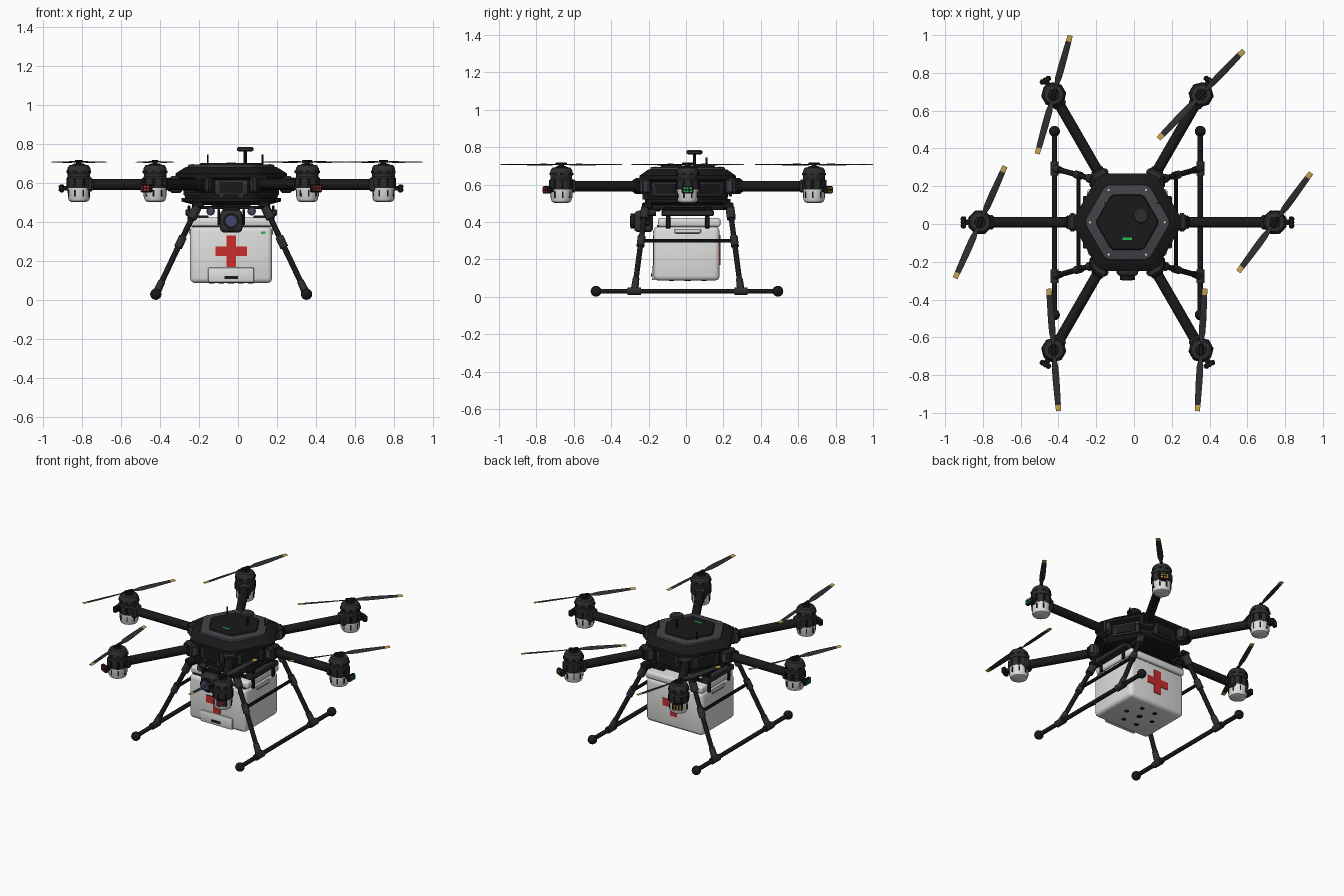
import bpy, bmesh, math
from mathutils import Vector, Matrix

if "Cube" in bpy.data.objects:
    bpy.data.objects.remove(bpy.data.objects["Cube"])

C = Vector((-0.035, 0.009, 0))          # airframe centre


def mat(name, r, g, b):
    m = bpy.data.materials.new(name)
    m.diffuse_color = (r, g, b, 1)
    m.use_nodes = True
    m.node_tree.nodes["Principled BSDF"].inputs["Base Color"].default_value = m.diffuse_color
    return m


BLACK = mat("black", .010, .010, .011)
CHAR = mat("charcoal", .028, .028, .032)
GREY = mat("slate_grey", .055, .055, .065)
WHITE = mat("white", .74, .74, .73)
RED = mat("red", .60, .025, .025)
GREEN = mat("green", .02, .50, .10)
GOLD = mat("gold", .55, .36, .08)
AMBER = mat("amber", .80, .45, .03)
LENS = mat("lens_blue", .06, .06, .16)


def finish(name, bm, mats, M=None):
    bmesh.ops.recalc_face_normals(bm, faces=bm.faces)
    me = bpy.data.meshes.new(name)
    if M:
        bm.transform(M)
    bm.transform(Matrix.Translation(C))
    bm.to_mesh(me)
    bm.free()
    for m in mats if isinstance(mats, list) else [mats]:
        me.materials.append(m)
    ob = bpy.data.objects.new(name, me)
    bpy.context.collection.objects.link(ob)
    return ob


def rot(deg):
    return Matrix.Rotation(math.radians(deg), 4, 'Z')


def box(name, c, s, m, bev=0, M=None, seg=2):
    bm = bmesh.new()
    bmesh.ops.create_cube(bm, size=1)
    bmesh.ops.scale(bm, vec=s, verts=bm.verts)
    if bev:
        bmesh.ops.bevel(bm, geom=bm.edges[:], offset=bev, segments=seg, profile=.5, affect='EDGES')
    bmesh.ops.translate(bm, vec=c, verts=bm.verts)
    return finish(name, bm, m, M)


def loft(name, rings, m, M=None, rule=None):
    bm = bmesh.new()
    vs = [[bm.verts.new(p) for p in r] for r in rings]
    n = len(rings[0])
    for k, (a, b) in enumerate(zip(vs, vs[1:])):
        for i in range(n):
            f = bm.faces.new((a[i], a[(i + 1) % n], b[(i + 1) % n], b[i]))
            if rule:
                f.material_index = rule(k)
    bm.faces.new(vs[0])
    f = bm.faces.new(vs[-1])
    if rule:
        f.material_index = rule(len(vs) - 2)
    return finish(name, bm, m, M)


def lathe(name, prof, m, M=None, n=20, rule=None):
    rings = [[(r * math.cos(2 * math.pi * i / n), r * math.sin(2 * math.pi * i / n), z)
              for i in range(n)] for r, z in prof]
    return loft(name, rings, m, M, rule)


def tube(name, a, b, r, m, n=14, r2=None):
    a, b = Vector(a), Vector(b)
    M = Matrix.Translation(a) @ (b - a).to_track_quat('Z', 'Y').to_matrix().to_4x4()
    return lathe(name, [(r, 0), (r2 or r, (b - a).length)], m, M, n)


def ball(name, c, r, m):
    bm = bmesh.new()
    bmesh.ops.create_uvsphere(bm, u_segments=16, v_segments=10, radius=r)
    return finish(name, bm, m, Matrix.Translation(c))


def hexring(R, z, cut=.075):
    # hexagon with its corners cut off
    pts = []
    for i in range(6):
        for s in (-1, 1):
            v = Vector((R, 0)).lerp(Vector((R / 2, s * R * .866)), cut)
            pts.append(rot(60 * i) @ Vector((v.x, v.y, z)))
    return pts


# Hexagonal fuselage
loft("lower_plate", [hexring(.20, .488), hexring(.265, .505), hexring(.265, .522)], BLACK)
loft("body_core", [hexring(.245, .522), hexring(.26, .58), hexring(.26, .63)], BLACK)
loft("upper_shell", [hexring(.275, .615), hexring(.297, .628), hexring(.297, .648),
                     hexring(.245, .680), hexring(.235, .682)], BLACK)
loft("top_rim", [hexring(.232, .680), hexring(.228, .692), hexring(.222, .694)], GREY)
loft("top_cover", [hexring(.170, .693), hexring(.164, .701)], BLACK)
box("status_light", (0, -.087, .702), (.05, .013, .004), GREEN)
for i in range(6):
    p = rot(60 * i + 30) @ Vector((.172, 0, .695))
    box("side_panel", (.229, 0, .577), (.014, .17, .08), CHAR, .004, rot(60 * i + 30))
    box("panel_recess", (.237, 0, .577), (.006, .12, .055), BLACK, 0, rot(60 * i + 30))
    for s in (-1, 1):
        box("panel_screw", (.238, s * .072, .60), (.005, .012, .012), GREY, 0, rot(60 * i + 30))
    lathe("rim_screw", [(.006, .693), (.006, .698)], WHITE, rot(60 * i) @ Matrix.Translation((.198, 0, 0)), 8)
for x in (-.05, .05):
    tube("front_sensor", (x, -.20, .535), (x, -.242, .535), .014, CHAR, 12)

# Antennas and satellite receiver
for x in (-.12, .16):
    tube("antenna", (x, .1, .66), (x, .1, .745), .005, BLACK, 8)
tube("receiver_post", (.072, .036, .69), (.072, .036, .765), .008, BLACK, 10)
lathe("receiver_disc", [(.03, .76), (.043, .767), (.043, .778), (.036, .784)], CHAR,
      Matrix.Translation((.072, .036, 0)))

# Arms, motors, propellers and lamps
HEADING = [53.7, 46, 74.4, 66, 94.5, 86.5]
LAMP = [GREEN, AMBER, AMBER, GREEN, RED, RED]
for i in range(6):
    A = rot(60 * i)
    P = A @ Matrix.Translation((.78, 0, 0))
    tube("arm", A @ Vector((.2, 0, .592)), A @ Vector((.74, 0, .592)), .028, BLACK, 16)
    box("arm_clamp", (.282, 0, .592), (.065, .085, .085), CHAR, .01, A, 1)
    box("clamp_collar", (.318, 0, .592), (.02, .07, .07), BLACK, .008, A, 1)
    for s in (-1, 1):
        box("clamp_bolt", (.29, s * .044, .592), (.022, .008, .05), GREY, 0, A)
    lathe("motor_cup", [(.038, .503), (.05, .508), (.056, .52), (.058, .575)], WHITE, P)
    lathe("motor_housing", [(.060, .573), (.063, .58), (.063, .625), (.058, .632), (.058, .645),
                            (.061, .65), (.059, .675), (.050, .69), (.03, .694)], CHAR, P)
    lathe("motor_cap", [(.03, .692), (.028, .698), (.014, .699), (.014, .713), (.009, .716)], BLACK, P)
    box("arm_mount", (-.045, 0, .592), (.06, .075, .07), CHAR, .01, P, 1)
    for k in range(8):
        Q = P @ rot(45 * k + 22.5)
        box("housing_vent", (.0605, 0, .657), (.006, .022, .012), BLACK, 0, Q)
        box("cup_slot", (.0565, 0, .547), (.005, .008, .035), BLACK, 0, Q)
        box("housing_rib", (.061, 0, .603), (.01, .014, .045), BLACK, .002, Q, 1)
    # lamp on the outer side of the motor
    box("lamp_stem", (.066, 0, .572), (.03, .03, .022), BLACK, 0, P)
    box("lamp_body", (.088, 0, .572), (.026, .064, .04), BLACK, .006, P, 1)
    for y in (-.018, 0, .018):
        for z in (.563, .581):
            box("lamp_bulb", (.1015, y, z), (.004, .010, .010), LAMP[i], 0, P)
    # twisted two-blade propeller with painted tips
    for half in (0, 180):
        rings = []
        for r, w, tw in ((.004, .014, 20), (.04, .018, 20), (.09, .036, 16), (.16, .037, 12),
                         (.24, .033, 8), (.292, .030, 6), (.325, .027, 5)):
            t = math.radians(tw)
            rings.append([(r, u * w * math.cos(t) - v * math.sin(t), .707 + u * w * math.sin(t) + v)
                          for u, v in ((-.5, 0), (0, -.002), (.5, 0), (0, .003))])
        M = Matrix.Translation(P.translation) @ rot(HEADING[i] + half)
        loft("propeller_blade", rings, [CHAR, GOLD], M, lambda k: int(k >= 5))
    box("propeller_grip", (0, 0, .712), (.06, .02, .012), BLACK, .003,
        Matrix.Translation(P.translation) @ rot(HEADING[i]), 1)

# Landing gear
for sx in (-1, 1):
    X = sx * .386
    tube("skid", (X, -.49, .03), (X, .48, .03), .0135, BLACK)
    foot = Vector((X, 0, .03))
    for sy in (-1, 1):
        ball("skid_ball", (X, sy * .486 - .004, .03), .029, BLACK)
        lo, hi = Vector((X, sy * .285, .03)), Vector((sx * .175, sy * .226, .475))
        tube("leg", lo, hi, .0145, BLACK)
        tube("skid_tee", (X, sy * .285 - .036, .03), (X, sy * .285 + .036, .03), .021, CHAR)
        tube("leg_socket", lo, lo.lerp(hi, .15), .021, CHAR, 14, .018)
        tube("leg_sleeve", lo.lerp(hi, .54), lo.lerp(hi, .66), .021, CHAR)
        tube("leg_hinge", lo.lerp(hi, .87), hi, .024, CHAR)
        box("leg_bracket", (sx * .17, sy * .215, .488), (.06, .06, .035), BLACK, .008, None, 1)
    tube("leg_crossbar", (sx * .258, -.245, .30), (sx * .258, .245, .30), .0105, BLACK, 10)

# Cargo mount under the body
box("mount_plate", (0, 0, .474), (.40, .26, .014), BLACK, .003, None, 1)
box("mount_neck", (0, 0, .485), (.2, .2, .03), BLACK)
for sx in (-1, 1):
    tube("mount_rail", (sx * .165, -.23, .478), (sx * .165, .23, .478), .013, CHAR, 10)
    box("rail_block", (sx * .205, 0, .448), (.06, .28, .034), CHAR, .006, None, 1)
    for y in (-.105, .105):
        box("lid_hook", (sx * .216, y, .425), (.014, .024, .12), BLACK, .004, None, 1)
        box("hook_strap", (sx * .165, y, .428), (.10, .024, .012), BLACK)

# Medical box
box("cargo_box", (0, -.006, .232), (.42, .352, .29), WHITE, .025, None, 3)
box("lid_seam", (0, -.004, .376), (.39, .32, .014), CHAR)
box("cargo_lid", (0, .008, .398), (.425, .335, .048), WHITE, .014, None, 3)
box("latch_pocket", (0, -.182, .128), (.235, .02, .078), WHITE, .008)
box("latch_slot", (0, -.193, .116), (.068, .004, .016), BLACK)
box("box_tag", (.165, -.183, .345), (.022, .004, .012), GREEN)
for y in (-.183, .171):
    box("cross_upright", (0, y, .25), (.05, .007, .16), RED)
    box("cross_bar", (0, y, .25), (.16, .007, .05), RED)
for sx in (-1, 1):
    box("side_grip", (sx * .211, 0, .352), (.008, .14, .024), WHITE, .003, None, 1)
    box("side_grip_shadow", (sx * .2115, 0, .338), (.005, .12, .005), GREY)
for k in range(6):
    a = math.radians(60 * k)
    tube("base_vent", (.1 * math.cos(a), .1 * math.sin(a), .084),
         (.1 * math.cos(a), .1 * math.sin(a), .09), .014, BLACK, 10)
tube("base_centre_vent", (0, 0, .084), (0, 0, .09), .018, BLACK, 12)

# Gimbal camera
box("gimbal_arm", (0, -.19, .468), (.09, .09, .025), BLACK, .006, None, 1)
box("camera_body", (0, -.235, .403), (.115, .10, .115), CHAR, .022, None, 3)
for sx in (-1, 1):
    box("camera_yoke", (sx * .064, -.225, .425), (.014, .05, .085), BLACK, .005, None, 1)
    tube("mount_sensor", (sx * .105, -.17, .455), (sx * .105, -.215, .455), .022, CHAR, 14)
    tube("sensor_glass", (sx * .105, -.214, .455), (sx * .105, -.218, .455), .013, LENS, 14)
tube("lens_barrel", (0, -.28, .405), (0, -.305, .405), .040, BLACK, 20)
tube("lens_glass", (0, -.304, .405), (0, -.309, .405), .028, LENS, 20)
box("camera_window", (0, -.286, .356), (.03, .004, .010), BLACK)

# Smooth shading with sharp edges kept
bpy.ops.object.select_all(action='SELECT')
bpy.context.view_layer.objects.active = bpy.context.selected_objects[0]
bpy.ops.object.shade_smooth_by_angle(angle=math.radians(32))
